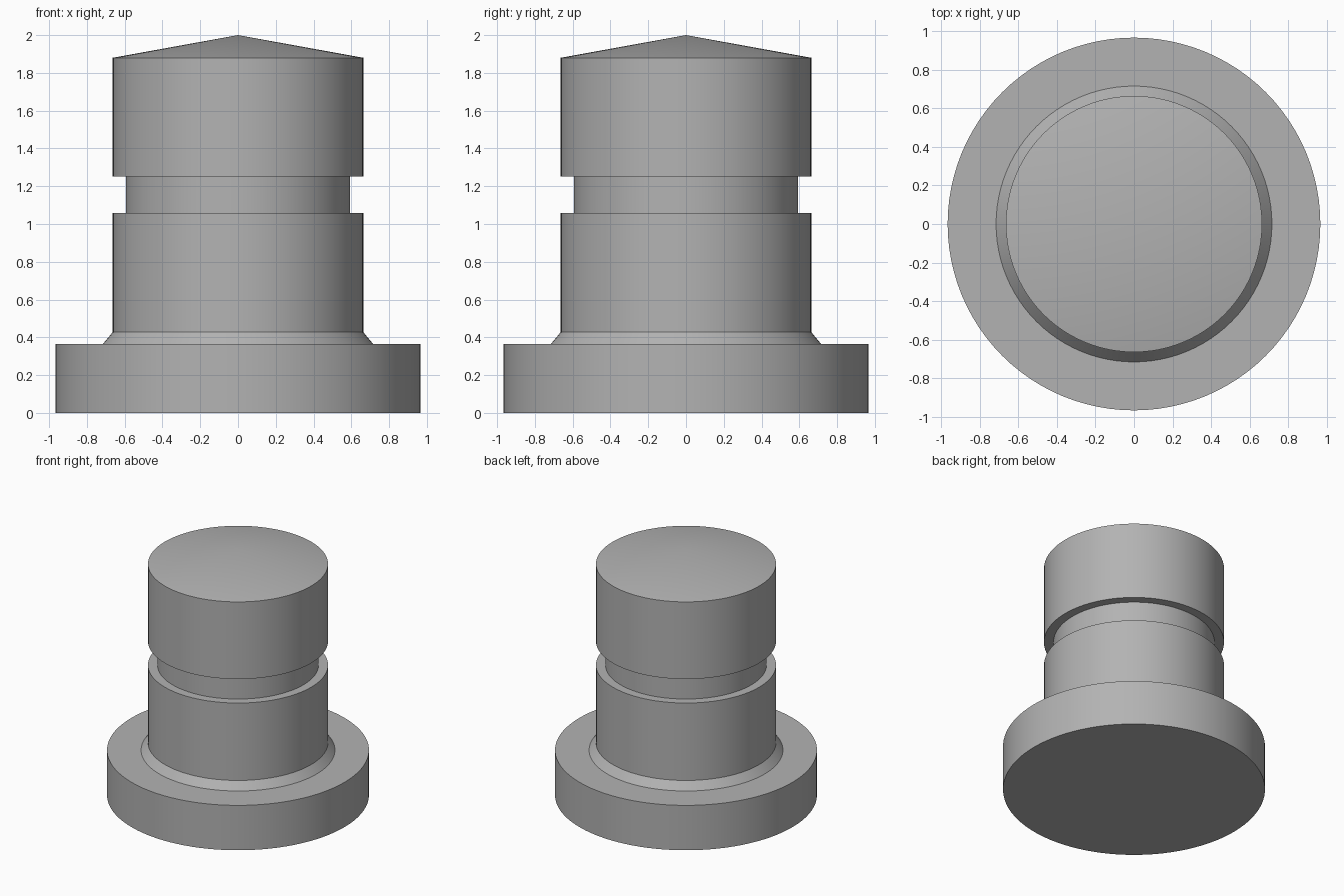
import bpy
import bmesh
import math

cube = bpy.data.objects.get("Cube")
if cube:
    bpy.data.objects.remove(cube, do_unlink=True)

SEGMENTS = 96
FLANGE_R, FILLET_R, BODY_R, GROOVE_R = 0.966, 0.715, 0.664, 0.594

# Half section of the stepped pin, from the base centre up to the tip
profile = [
    (0, 0), (FLANGE_R, 0), (FLANGE_R, 0.365),        # flange
    (FILLET_R, 0.365), (BODY_R, 0.427),              # sloped collar
    (BODY_R, 1.057), (GROOVE_R, 1.057),              # lower shaft
    (GROOVE_R, 1.252), (BODY_R, 1.252),              # groove
    (BODY_R, 1.88), (0, 2),                          # head and cone tip
]

# Plain grey metal
grey = bpy.data.materials.new("grey metal")
grey.use_nodes = True
colour = (0.45, 0.45, 0.45, 1)
grey.diffuse_color = colour
grey.node_tree.nodes["Principled BSDF"].inputs["Base Color"].default_value = colour

# Turn the section around the vertical axis
bm = bmesh.new()
verts = [bm.verts.new((r, 0, z)) for r, z in profile]
edges = [bm.edges.new(pair) for pair in zip(verts, verts[1:])]
bmesh.ops.spin(bm, geom=verts + edges, cent=(0, 0, 0), axis=(0, 0, 1),
               angle=math.tau, steps=SEGMENTS, use_merge=True)
bmesh.ops.remove_doubles(bm, verts=bm.verts, dist=0.0001)
bmesh.ops.recalc_face_normals(bm, faces=bm.faces)
mesh = bpy.data.meshes.new("grooved_pin")
bm.to_mesh(mesh)
bm.free()
mesh.materials.append(grey)

pin = bpy.data.objects.new("grooved_pin", mesh)
bpy.context.collection.objects.link(pin)

# Smooth round sides with crisp steps
bpy.context.view_layer.objects.active = pin
pin.select_set(True)
bpy.ops.object.shade_smooth_by_angle(angle=math.radians(8))
